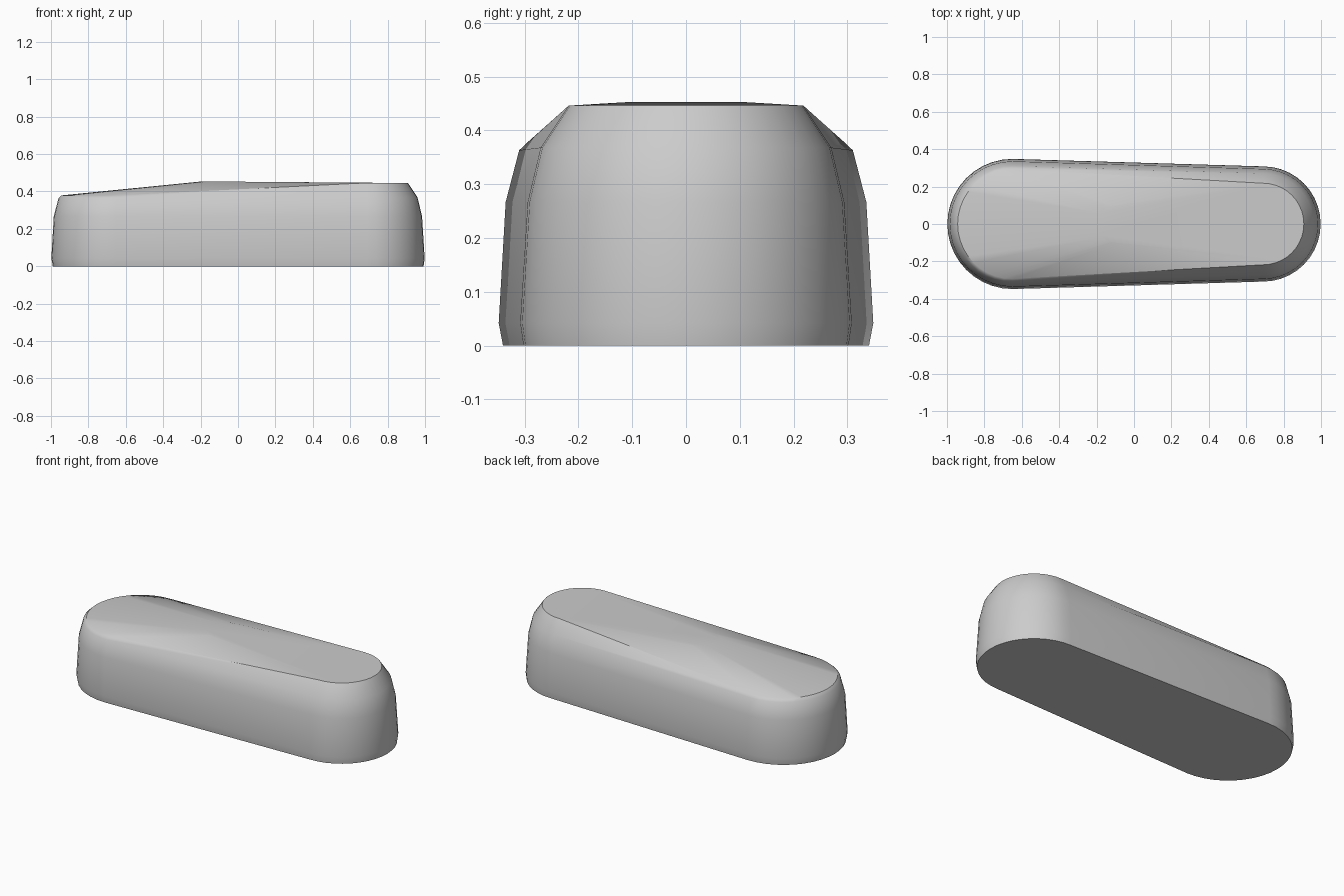
import bpy, bmesh
from math import sin, cos, pi

cube = bpy.data.objects.get("Cube")
if cube:
    bpy.data.objects.remove(cube)

STEPS = 20
RIGHT_X, LEFT_X = 0.69, -0.65


def flat_colour(name, value):
    mat = bpy.data.materials.new(name)
    mat.use_nodes = True
    colour = (value, value, value, 1)
    mat.diffuse_color = colour
    mat.node_tree.nodes["Principled BSDF"].inputs["Base Color"].default_value = colour
    return mat


def ring(bm, big_x, big_r, big_z, small_r, small_z):
    """Tapered stadium outline: a half circle at each end."""
    verts = []
    for x, r, z, start in ((RIGHT_X, small_r, small_z, -pi / 2),
                           (big_x, big_r, big_z, pi / 2)):
        for i in range(STEPS + 1):
            a = start + pi * i / STEPS
            verts.append(bm.verts.new((x + r * cos(a), r * sin(a), z)))
    return verts


# Each outline: large end x, radius, height, then small end radius, height
outlines = [
    (LEFT_X, 0.34, 0, 0.302, 0),
    (LEFT_X, 0.348, 0.042, 0.308, 0.042),
    (LEFT_X, 0.335, 0.267, 0.294, 0.267),
    (LEFT_X, 0.31, 0.363, 0.27, 0.368),
    (LEFT_X, 0.293, 0.379, 0.218, 0.446),   # sloping rim
    (-0.1, 0.1, 0.453, 0.218, 0.446),       # flat on the top
]

# Body skinned through the outlines
bm = bmesh.new()
rings = [ring(bm, *o) for o in outlines]
for low, high in zip(rings, rings[1:]):
    for i in range(len(low)):
        j = (i + 1) % len(low)
        bm.faces.new((low[i], low[j], high[j], high[i]))
bm.faces.new(rings[0][::-1])
bm.faces.new(rings[-1])
bmesh.ops.remove_doubles(bm, verts=bm.verts, dist=0.0005)
bmesh.ops.recalc_face_normals(bm, faces=bm.faces)
mesh = bpy.data.meshes.new("body")
bm.to_mesh(mesh)
bm.free()

body = bpy.data.objects.new("body", mesh)
bpy.context.collection.objects.link(body)
mesh.materials.append(flat_colour("light grey", 0.6))
bpy.context.view_layer.objects.active = body
body.select_set(True)
bpy.ops.object.shade_smooth_by_angle(angle=pi / 5)
